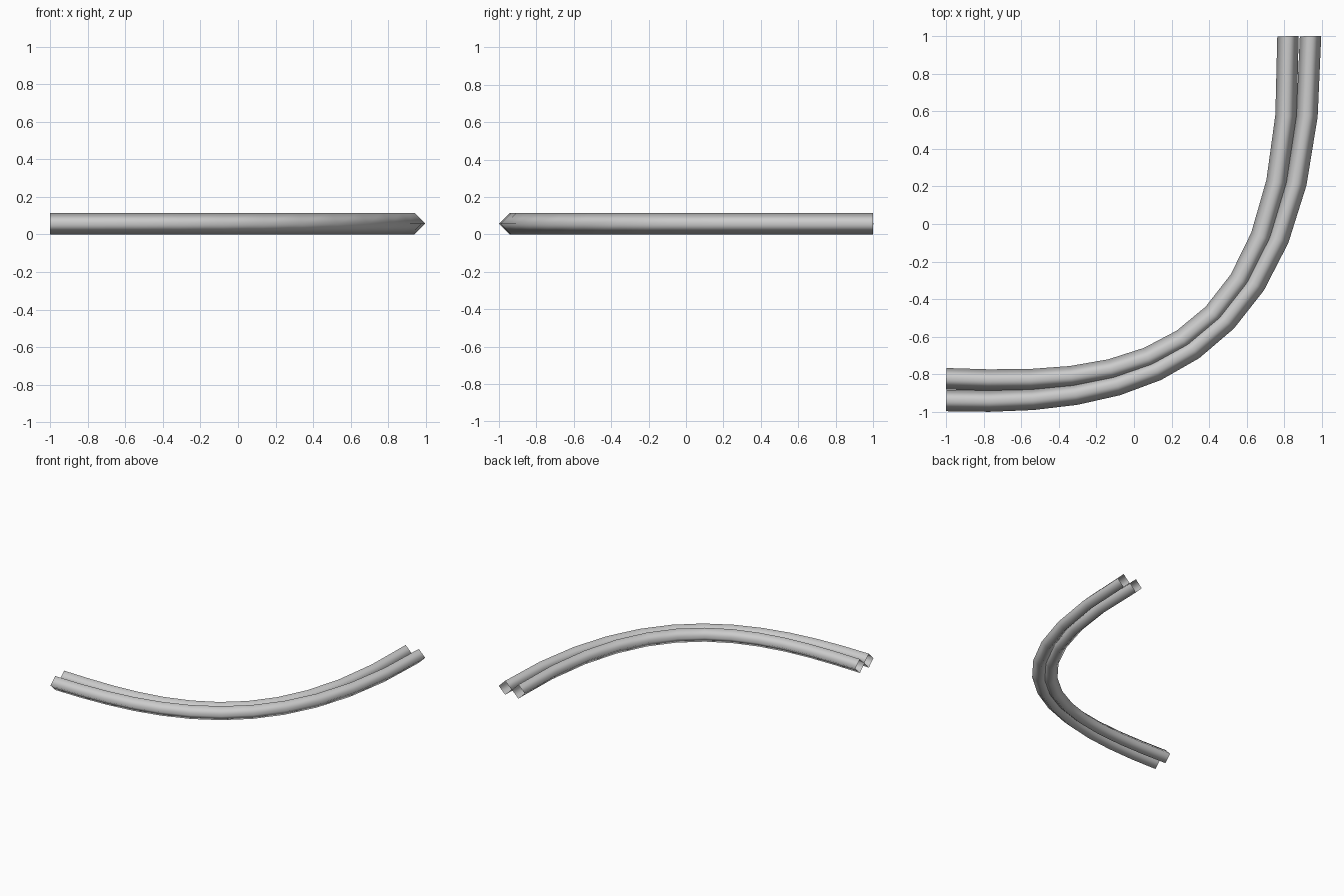
import bpy
from mathutils import Vector

cube = bpy.data.objects.get("Cube")
if cube:
    bpy.data.objects.remove(cube, do_unlink=True)

RADIUS = 0.057

# Plain grey metal
grey = bpy.data.materials.new("grey_metal")
grey.use_nodes = True
colour = (0.6, 0.6, 0.6, 1)
grey.diffuse_color = colour
grey.node_tree.nodes["Principled BSDF"].inputs["Base Color"].default_value = colour


def rail(name, start, start_handle, end_handle, end):
    """Open-ended, smooth four-sided tube swept along one bezier bend."""
    curve = bpy.data.curves.new(name, "CURVE")
    curve.dimensions = "3D"
    curve.twist_mode = "Z_UP"
    curve.resolution_u = 12
    curve.bevel_depth = RADIUS
    curve.bevel_resolution = 0
    curve.use_fill_caps = False
    spline = curve.splines.new("BEZIER")
    spline.bezier_points.add(1)
    spline.use_smooth = True
    ends = ((start, start_handle, 1), (end, end_handle, -1))
    for point, (pos, handle, side) in zip(spline.bezier_points, ends):
        co = Vector((*pos, RADIUS))
        inner = Vector((*handle, RADIUS))
        point.handle_left_type = point.handle_right_type = "FREE"
        point.co = co
        mirrored = 2 * co - inner
        point.handle_right = inner if side > 0 else mirrored
        point.handle_left = mirrored if side > 0 else inner
    curve.materials.append(grey)
    obj = bpy.data.objects.new(name, curve)
    bpy.context.collection.objects.link(obj)

    # Turn the sweep into a mesh
    bpy.ops.object.select_all(action="DESELECT")
    obj.select_set(True)
    bpy.context.view_layer.objects.active = obj
    bpy.ops.object.convert(target="MESH")
    bpy.ops.object.shade_smooth()


# Two bent rails side by side
rail("outer_rail", (-1, -0.94), (-0.09, -0.97), (0.95, -0.83), (0.94, 1))
rail("inner_rail", (-1, -0.824), (-0.11, -0.86), (0.86, -0.84), (0.82, 1))
